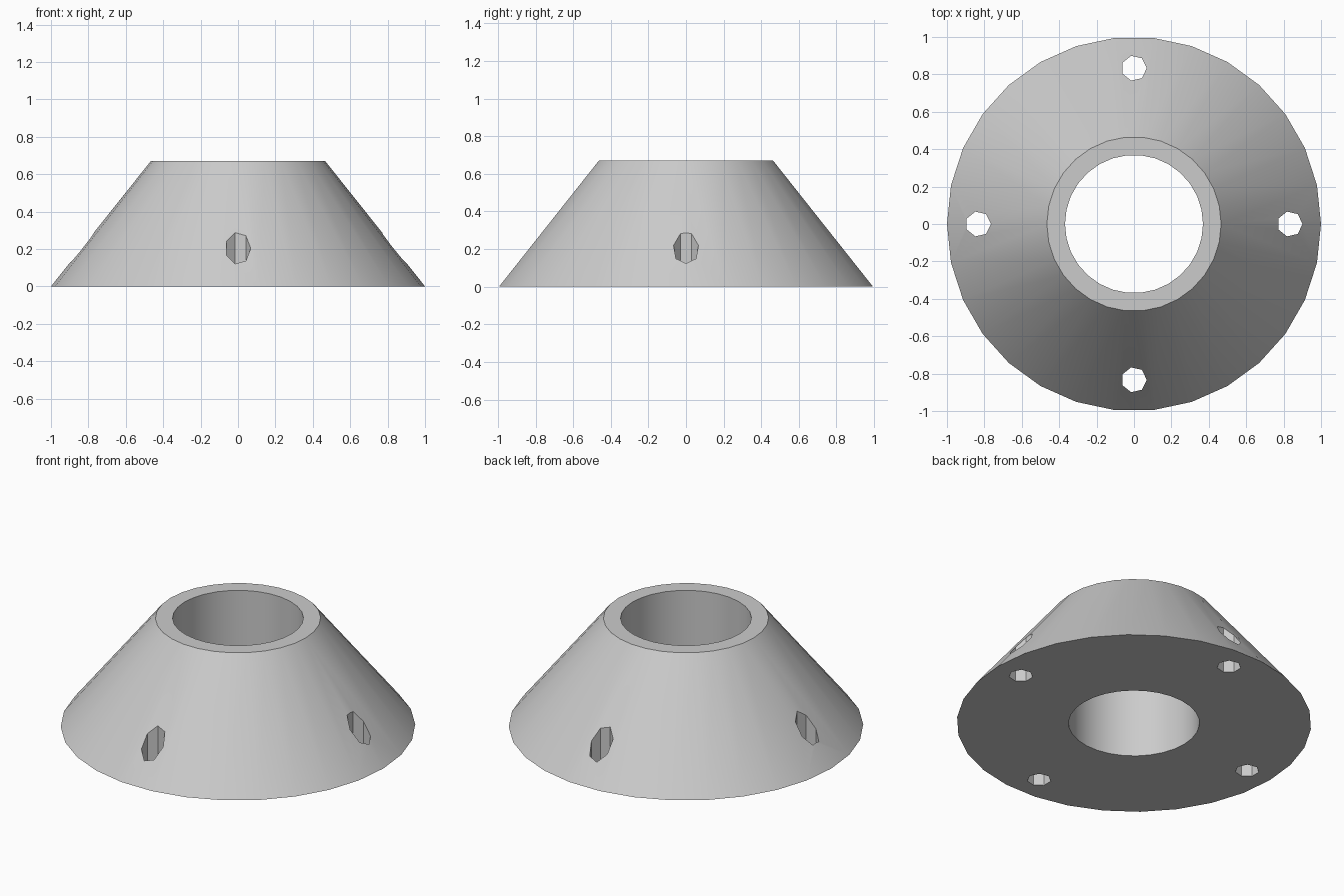
import bpy
import bmesh
from math import cos, sin, tau, radians

cube = bpy.data.objects.get("Cube")
if cube:
    bpy.data.objects.remove(cube)

HEIGHT = 0.67
BASE_R, TOP_R, BORE_R = 1.0, 0.466, 0.369
HOLE_R, HOLE_DIST = 0.068, 0.833
SIDES, HOLE_SIDES = 30, 7


def frustum(bm, sides, r_low, r_high, z_low, z_high, x=0, y=0):
    """Closed prism or cone section with a corner pointing along +x."""
    rings = []
    for r, z in ((r_low, z_low), (r_high, z_high)):
        rings.append([bm.verts.new((x + r * cos(tau * i / sides),
                                    y + r * sin(tau * i / sides), z))
                      for i in range(sides)])
    low, high = rings
    bm.faces.new(low[::-1])
    bm.faces.new(high)
    for i in range(sides):
        j = (i + 1) % sides
        bm.faces.new((low[i], low[j], high[j], high[i]))


def make_object(name, bm):
    mesh = bpy.data.meshes.new(name)
    bm.to_mesh(mesh)
    bm.free()
    obj = bpy.data.objects.new(name, mesh)
    bpy.context.collection.objects.link(obj)
    return obj


# Material
grey = bpy.data.materials.new("plain grey")
grey.use_nodes = True
colour = (0.6, 0.6, 0.6, 1)
grey.diffuse_color = colour
grey.node_tree.nodes["Principled BSDF"].inputs["Base Color"].default_value = colour

# Conical body
bm = bmesh.new()
frustum(bm, SIDES, BASE_R, TOP_R, 0, HEIGHT)
body = make_object("conical_flange", bm)
body.data.materials.append(grey)

# Cutter: central bore and four vertical screw holes
bm = bmesh.new()
frustum(bm, SIDES, BORE_R, BORE_R, -0.2, HEIGHT + 0.2)
for dx, dy in ((1, 0), (0, 1), (-1, 0), (0, -1)):
    frustum(bm, HOLE_SIDES, HOLE_R, HOLE_R, -0.2, HEIGHT + 0.2,
            dx * HOLE_DIST, dy * HOLE_DIST)
cutter = make_object("hole_cutter", bm)
cutter.data.materials.append(grey)
cutter.hide_render = True

cut = body.modifiers.new("holes", "BOOLEAN")
cut.operation = "DIFFERENCE"
cut.solver = "EXACT"
cut.object = cutter

# Apply the cut, then remove the cutter
bpy.ops.object.select_all(action="DESELECT")
bpy.context.view_layer.objects.active = body
body.select_set(True)
bpy.ops.object.modifier_apply(modifier=cut.name)
bpy.data.objects.remove(cutter)

# Smooth the round walls, keep the rims and small holes crisp
bpy.ops.object.shade_smooth_by_angle(angle=radians(30))
